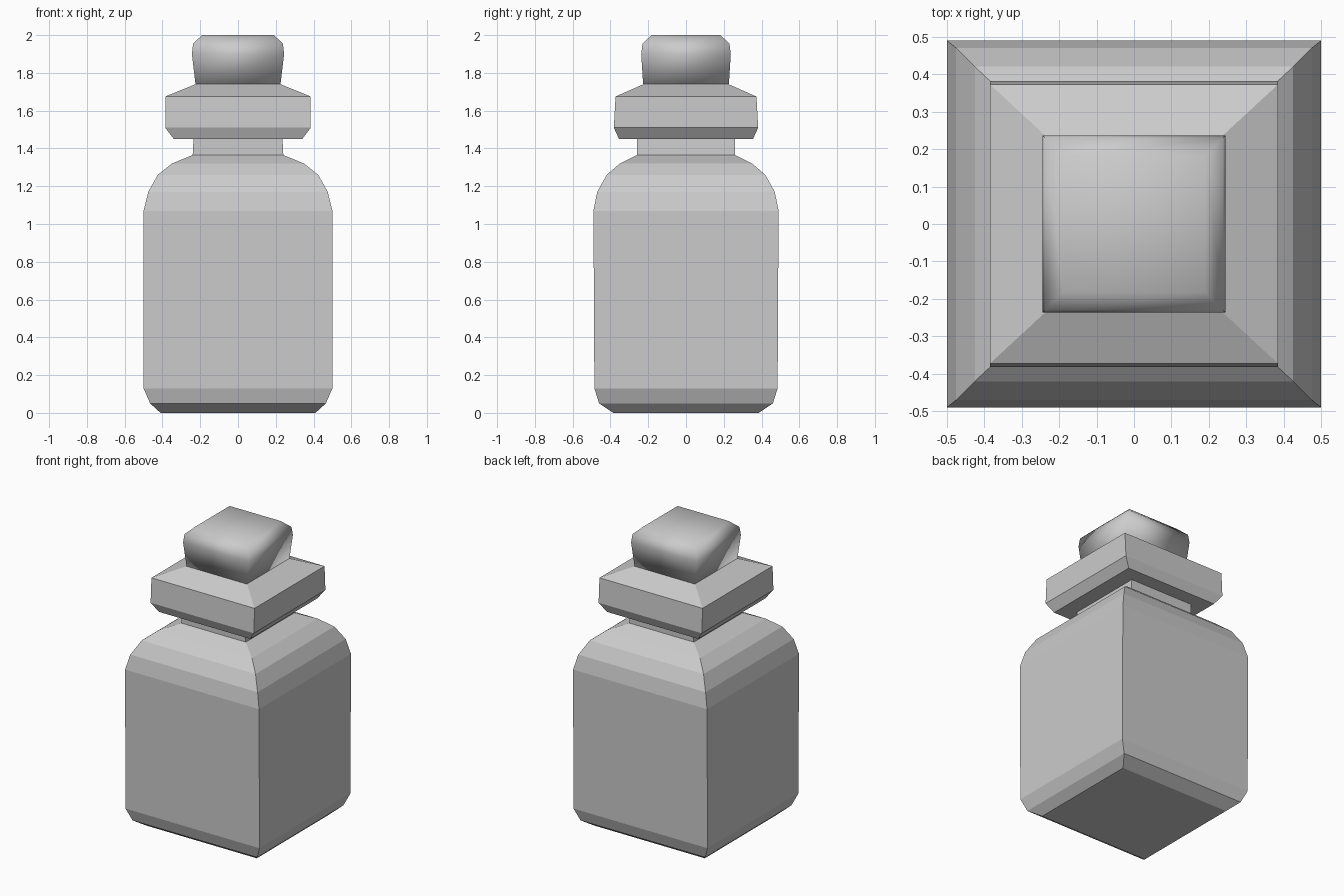
import bpy, bmesh

if "Cube" in bpy.data.objects:
    bpy.data.objects.remove(bpy.data.objects["Cube"])


def square_loft(name, profile, smooth=False):
    """Stack rectangular rings given as (half_x, half_y, z) and cap both ends."""
    bm = bmesh.new()
    rings = []
    for hx, hy, z in profile:
        rings.append([bm.verts.new((sx * hx, sy * hy, z))
                      for sx, sy in ((-1, -1), (1, -1), (1, 1), (-1, 1))])
    for a, b in zip(rings, rings[1:]):
        for i in range(4):
            j = (i + 1) % 4
            bm.faces.new((a[i], a[j], b[j], b[i]))
    bm.faces.new(rings[0][::-1])
    bm.faces.new(rings[-1])
    bmesh.ops.recalc_face_normals(bm, faces=bm.faces)
    for f in bm.faces:
        f.smooth = smooth
    mesh = bpy.data.meshes.new(name)
    bm.to_mesh(mesh)
    bm.free()
    obj = bpy.data.objects.new(name, mesh)
    bpy.context.collection.objects.link(obj)
    return obj


# Bottle body with chamfered foot, stepped shoulder and neck
square_loft("bottle_body", [
    (0.41, 0.385, 0.0), (0.465, 0.46, 0.05), (0.5, 0.485, 0.13),
    (0.5, 0.49, 1.07), (0.475, 0.47, 1.17), (0.425, 0.42, 1.26),
    (0.35, 0.35, 1.32), (0.24, 0.26, 1.365), (0.235, 0.26, 1.46)])

# Wide lip around the neck
square_loft("bottle_lip", [
    (0.34, 0.355, 1.45), (0.385, 0.382, 1.51),
    (0.385, 0.373, 1.675), (0.225, 0.225, 1.74)])

# Flared, smoothly shaded stopper
square_loft("stopper", [
    (0.225, 0.227, 1.74), (0.244, 0.237, 1.90),
    (0.238, 0.23, 1.955), (0.19, 0.182, 2.0)], smooth=True)
